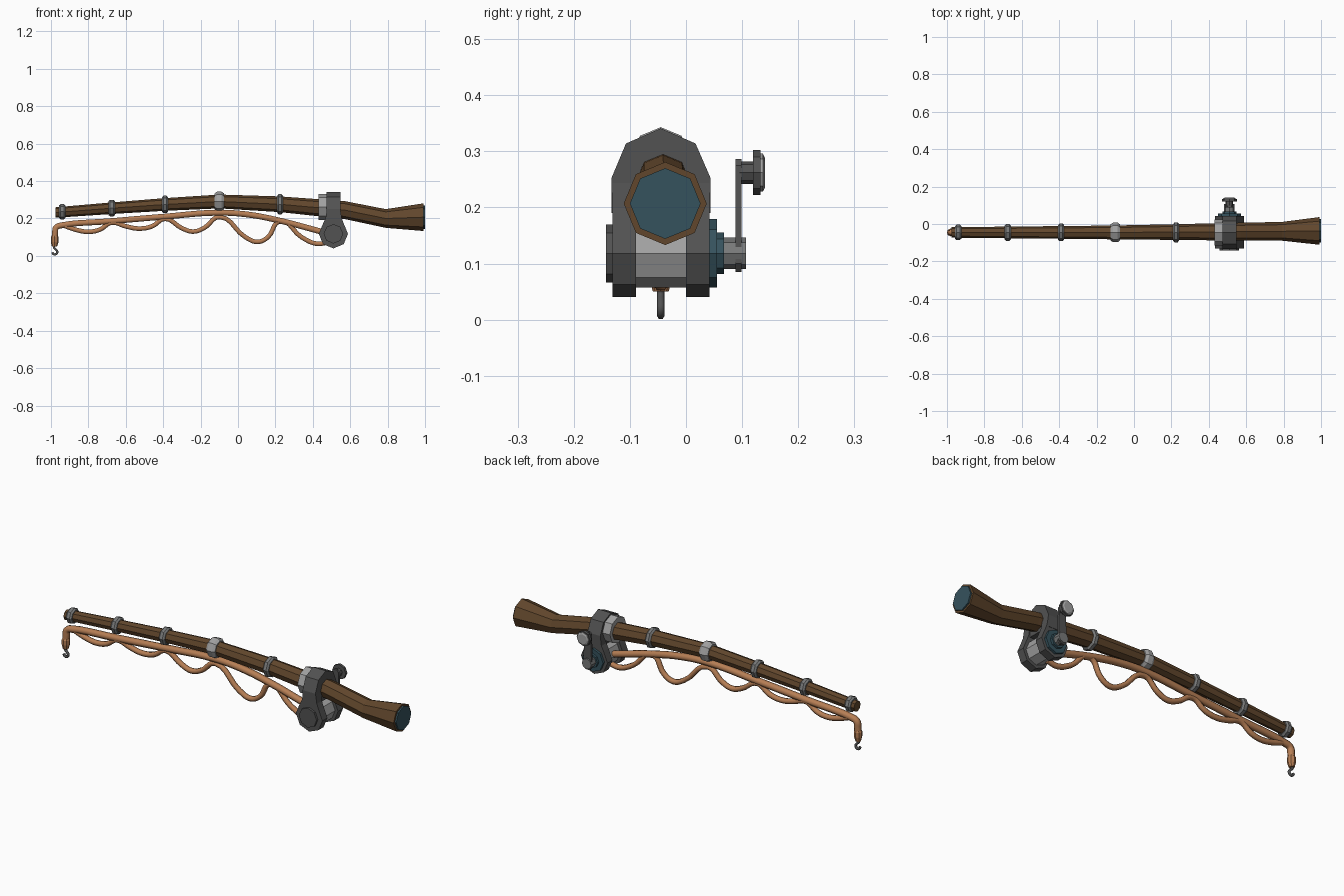
import bpy, bmesh, math
from mathutils import Vector

if "Cube" in bpy.data.objects:
    bpy.data.objects.remove(bpy.data.objects["Cube"])


def mat(name, r, g, b):
    m = bpy.data.materials.new(name)
    m.diffuse_color = (r, g, b, 1)
    m.use_nodes = True
    m.node_tree.nodes["Principled BSDF"].inputs["Base Color"].default_value = m.diffuse_color
    return m


WOOD = mat("dark wood", 0.12, 0.062, 0.025)
ROPE = mat("copper line", 0.47, 0.21, 0.09)
TEAL = mat("teal", 0.036, 0.085, 0.11)
DARK = mat("dark grey", 0.085, 0.085, 0.085)
MID = mat("mid grey", 0.19, 0.195, 0.195)
LIGHT = mat("light grey", 0.36, 0.36, 0.36)
Y = -0.045


def finish(name, bm, material):
    bmesh.ops.recalc_face_normals(bm, faces=bm.faces[:])
    me = bpy.data.meshes.new(name)
    bm.to_mesh(me)
    bm.free()
    me.materials.append(material)
    ob = bpy.data.objects.new(name, me)
    bpy.context.collection.objects.link(ob)
    return ob


def loft(name, sections, material, axis=0, n=8):
    """Skin n-sided rings (centre x, y, z, radius) facing along an axis."""
    bm = bmesh.new()
    a, b = [i for i in range(3) if i != axis]
    rings = []
    for x, y, z, r in sections:
        ring = []
        for k in range(n):
            p = [x, y, z]
            t = 2 * math.pi * k / n
            p[a] += r * math.cos(t)
            p[b] += r * math.sin(t)
            ring.append(bm.verts.new(p))
        rings.append(ring)
    for r0, r1 in zip(rings, rings[1:]):
        for k in range(n):
            j = (k + 1) % n
            bm.faces.new((r0[k], r0[j], r1[j], r1[k]))
    bm.faces.new(rings[0])
    bm.faces.new(rings[-1])
    return finish(name, bm, material)


def prism(name, profile, axis, lo, hi, material):
    """Extrude a flat profile along an axis from lo to hi."""
    bm = bmesh.new()

    def pt(p, d):
        q = list(p)
        q.insert(axis, d)
        return bm.verts.new(q)
    f = bm.faces.new([pt(p, lo) for p in profile])
    ext = bmesh.ops.extrude_face_region(bm, geom=[f])
    off = Vector((0, 0, 0))
    off[axis] = hi - lo
    bmesh.ops.translate(bm, vec=off, verts=[g for g in ext["geom"] if isinstance(g, bmesh.types.BMVert)])
    return finish(name, bm, material)


def tube(name, pts, r, material, res=5):
    """Smooth round tube through (x, z) points in the rod's plane."""
    cu = bpy.data.curves.new(name, 'CURVE')
    cu.dimensions = '3D'
    cu.bevel_depth = r
    cu.bevel_resolution = 1
    cu.resolution_u = res
    cu.use_fill_caps = True
    sp = cu.splines.new('BEZIER')
    sp.bezier_points.add(len(pts) - 1)
    for bp, (x, z) in zip(sp.bezier_points, pts):
        bp.co = (x, Y, z)
        bp.handle_left_type = bp.handle_right_type = 'AUTO'
    cu.materials.append(material)
    ob = bpy.data.objects.new(name, cu)
    bpy.context.collection.objects.link(ob)
    bpy.ops.object.select_all(action='DESELECT')
    ob.select_set(True)
    bpy.context.view_layer.objects.active = ob
    bpy.ops.object.convert(target='MESH')
    return ob


# Wooden rod with flared handle, and the butt cap
loft("rod", [(-0.975, Y, 0.232, 0.028), (-0.675, Y, 0.255, 0.031), (-0.39, Y, 0.275, 0.034),
             (-0.1, Y, 0.291, 0.037), (0.225, -0.043, 0.276, 0.042), (0.57, -0.041, 0.245, 0.048),
             (0.79, -0.039, 0.2, 0.05), (0.992, -0.037, 0.207, 0.074)], WOOD)
loft("butt_cap", [(0.97, -0.037, 0.207, 0.063), (1.0, -0.037, 0.207, 0.063)], TEAL)

# Line guides: barrel-shaped bands round the rod
for i, (x, z, r, w, m) in enumerate([(-0.94, 0.236, 0.041, 0.017, MID), (-0.675, 0.255, 0.045, 0.017, MID),
                                     (-0.39, 0.275, 0.047, 0.017, MID), (-0.1, 0.291, 0.052, 0.026, LIGHT),
                                     (0.225, 0.276, 0.054, 0.016, MID)]):
    loft(f"rod_band_{i + 1}", [(x - w, Y, z, r * 0.82), (x - w * 0.5, Y, z, r),
                               (x + w * 0.5, Y, z, r), (x + w, Y, z, r * 0.82)], m)

# Reel mount: collar, strap over the rod and two side plates
RX, RZ = 0.51, 0.118
loft("reel_collar", [(0.43, Y, 0.262, 0.07), (0.49, Y, 0.262, 0.07)], LIGHT)
prism("reel_strap", [(-0.133, 0.19), (-0.133, 0.252), (-0.107, 0.314), (-0.045, 0.341),
                     (0.017, 0.314), (0.044, 0.252), (0.044, 0.19)], 0, 0.473, 0.548, DARK)
c = 0.0552
plate = [(0.475, 0.25), (0.468, 0.2), (RX - c, RZ + c), (RX - 0.078, RZ), (RX - c, RZ - c), (RX, RZ - 0.078),
         (RX + c, RZ - c), (RX + 0.078, RZ), (RX + c, RZ + c), (0.555, 0.2), (0.547, 0.25)]
for name, lo, hi in (("reel_plate_front", -0.131, -0.089), ("reel_plate_back", 0.0, 0.042)):
    prism(name, plate, 1, lo, hi, DARK)


# Spool, side discs, axle and crank knob, all turned about the y axis
def disc(name, z, steps, material):
    return loft(name, [(RX, y, z, r) for y, r in steps], material, axis=1)


disc("spool", RZ, [(-0.1, 0.061), (0.01, 0.061)], LIGHT)
disc("front_disc", RZ, [(-0.143, 0.052), (-0.12, 0.052)], DARK)
disc("back_disc", RZ, [(0.03, 0.061), (0.055, 0.061), (0.055, 0.037), (0.068, 0.037)], TEAL)
disc("crank_axle", RZ, [(0.06, 0.028), (0.107, 0.028)], MID)
prism("crank_arm", [(RX - 0.024, 0.1), (RX - 0.012, 0.085), (RX + 0.012, 0.085), (RX + 0.024, 0.1),
                    (RX + 0.019, 0.275), (RX + 0.01, 0.286), (RX - 0.01, 0.286), (RX - 0.019, 0.275)],
      1, 0.088, 0.099, DARK)
disc("crank_knob", 0.262, [(0.095, 0.02), (0.119, 0.02), (0.119, 0.04), (0.133, 0.04)], DARK)
disc("crank_knob_cap", 0.262, [(0.13, 0.034), (0.137, 0.034), (0.141, 0.026)], LIGHT)

# Taut line under the rod, slack line looping between the bands
tube("taut_line", [(0.5, 0.115), (0.4, 0.142), (0.225, 0.188), (0.06, 0.22), (-0.1, 0.231), (-0.39, 0.21),
                   (-0.675, 0.186), (-0.94, 0.164), (-0.972, 0.152), (-0.978, 0.12), (-0.98, 0.08)], 0.018, ROPE)
tube("slack_line", [(0.48, 0.072), (0.42, 0.065), (0.34, 0.1), (0.225, 0.185), (0.16, 0.1), (0.105, 0.075),
                    (0.04, 0.1), (-0.1, 0.208), (-0.18, 0.15), (-0.24, 0.13), (-0.3, 0.148), (-0.39, 0.198),
                    (-0.46, 0.158), (-0.53, 0.146), (-0.6, 0.158), (-0.675, 0.178), (-0.74, 0.14),
                    (-0.8, 0.129), (-0.86, 0.138), (-0.94, 0.165)], 0.014, ROPE)

# Knot and hook at the line's end
loft("line_knot", [(-0.98, Y, 0.112, 0.014), (-0.98, Y, 0.1, 0.021), (-0.98, Y, 0.075, 0.021),
                   (-0.981, Y, 0.05, 0.014)], ROPE, axis=2)
tube("hook", [(-0.981, 0.06), (-0.984, 0.045), (-0.972, 0.032), (-0.966, 0.019), (-0.976, 0.008),
              (-0.987, 0.01), (-0.992, 0.02)], 0.007, DARK, 3)
